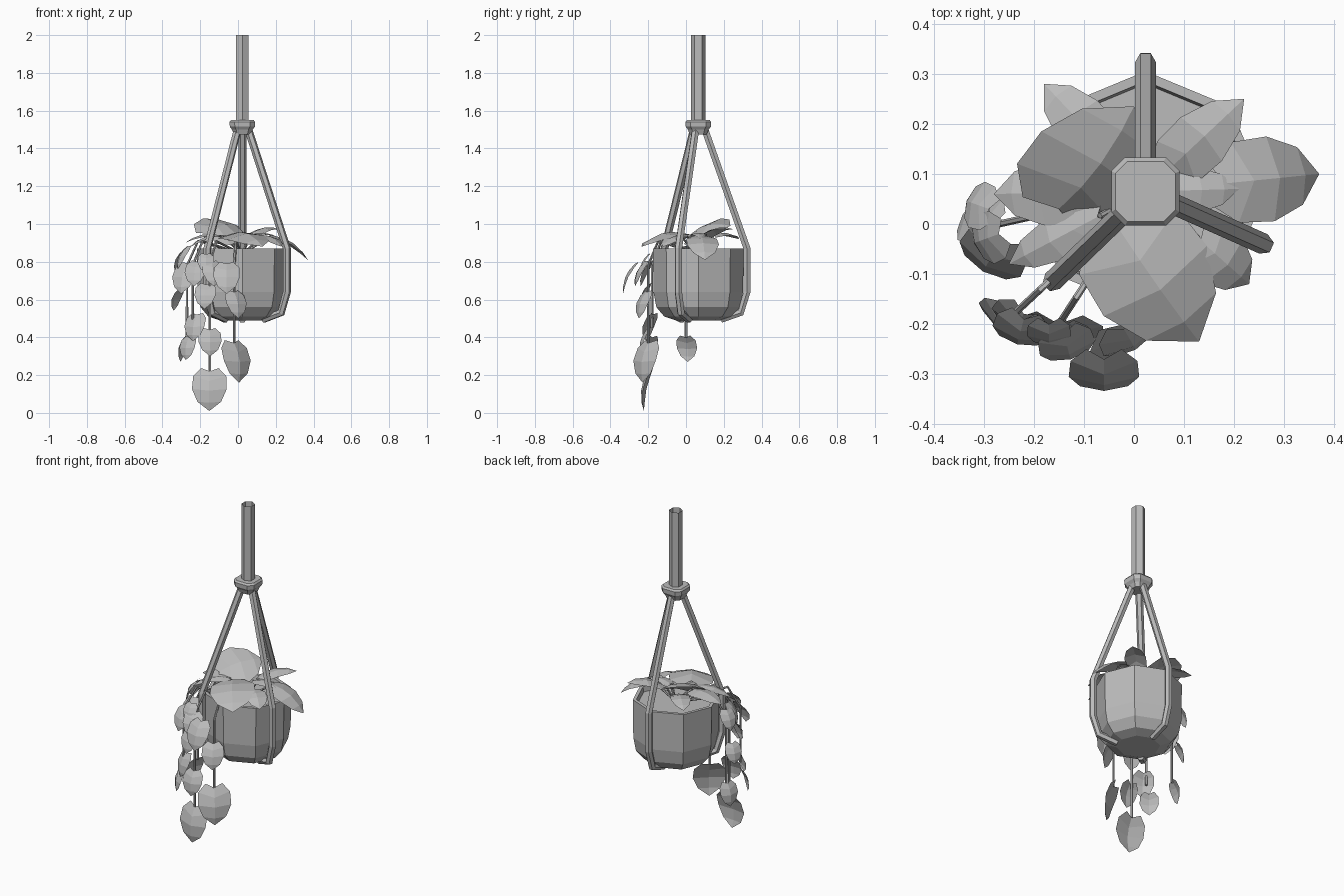
import bpy, bmesh
from math import cos, sin, radians
from mathutils import Vector

if "Cube" in bpy.data.objects:
    bpy.data.objects.remove(bpy.data.objects["Cube"], do_unlink=True)

grey = bpy.data.materials.new("plain grey")
grey.use_nodes = True
grey.diffuse_color = (0.5, 0.5, 0.5, 1)
grey.node_tree.nodes["Principled BSDF"].inputs["Base Color"].default_value = grey.diffuse_color

# Hanging axis and soil centre
AXIS = Vector((0.023, 0.065, 0))
SOIL = AXIS + Vector((0, 0, 0.84))


def direction(angle):
    return Vector((cos(radians(angle)), sin(radians(angle)), 0))


def add_object(name, data):
    data.materials.append(grey)
    ob = bpy.data.objects.new(name, data)
    bpy.context.collection.objects.link(ob)


def add_mesh(name, bm):
    mesh = bpy.data.meshes.new(name)
    bm.to_mesh(mesh)
    bm.free()
    add_object(name, mesh)


def loft(name, outline, rings, capped=True):
    """Stack scaled copies of an outline; rings are (scale, height)."""
    bm = bmesh.new()
    loops = [[bm.verts.new(AXIS + p * scale + Vector((0, 0, height))) for p in outline]
             for scale, height in rings]
    for low, high in zip(loops, loops[1:]):
        for i in range(len(outline)):
            bm.faces.new((low[i - 1], low[i], high[i], high[i - 1]))
    if capped:
        bm.faces.new(loops[0][::-1])
        bm.faces.new(loops[-1])
    add_mesh(name, bm)


def rod(name, points, radius):
    """Six-sided rod along a path."""
    curve = bpy.data.curves.new(name, 'CURVE')
    curve.dimensions = '3D'
    curve.bevel_depth = radius
    curve.bevel_resolution = 1
    curve.use_fill_caps = True
    spline = curve.splines.new('POLY')
    spline.points.add(len(points) - 1)
    for point, position in zip(spline.points, points):
        point.co = (*position, 1)
    spline.use_smooth = False
    add_object(name, curve)


def leaf(name, base, tip, width, facing):
    """Heart-shaped sheet, arched and creased along its midrib."""
    axis = tip - base
    side = axis.cross(facing).normalized() * width / 2
    up = side.cross(axis).normalized()

    def place(along, across):
        lift = axis.length * along * (1 - along) / 2 - abs(across) * width / 10
        return base + axis * along + side * across + up * lift

    bm = bmesh.new()
    rib = [bm.verts.new(place(t, 0)) for t in (0, 0.25, 0.5, 0.8, 1)]
    outline = ((-0.09, 0.5), (0.12, 0.95), (0.45, 1), (0.77, 0.68))
    for sign in (1, -1):
        edge = [bm.verts.new(place(t, sign * w)) for t, w in outline]
        faces = [(rib[i], rib[i + 1], edge[i + 1], edge[i]) for i in range(3)]
        faces.append((rib[3], rib[4], edge[3]))
        for face in faces:
            bm.faces.new(face[::-sign])
    add_mesh(name, bm)


# Pot with rounded base and sunken soil
octagon = [direction(45 * i) for i in range(8)]
loft("pot", octagon, [(0.12, 0.49), (0.18, 0.51), (0.222, 0.56), (0.237, 0.64),
                      (0.24, 0.87), (0.22, 0.87), (0.215, 0.84)])

# Open pole and chamfered collar
hexagon = [direction(60 * i + 30) for i in range(6)]
loft("pole", hexagon, [(0.038, 1.5), (0.038, 2)], capped=False)
chamfered_square = [direction(90 * i + turn) * 1.17 for i in range(4) for turn in (-31, 31)]
loft("collar", chamfered_square, [(0.045, 1.475), (0.055, 1.5), (0.066, 1.515),
                                  (0.068, 1.54), (0.06, 1.55)])

# Three hanging straps, hooked under the pot
strap_profile = [(0.035, 1.5), (0.258, 0.87), (0.258, 0.64), (0.225, 0.53), (0.12, 0.495)]
for label, angle in (("back", 90), ("left", -24), ("right", 224)):
    rod(label + "_strap",
        [AXIS + direction(angle) * r + Vector((0, 0, z)) for r, z in strap_profile], 0.021)

# Trailing stems: soil, over the rim, then straight down to (x, y, end height)
for i, end in enumerate([(-.15, -.2, .22), (-.02, -.2, .37), (-.27, 0, .4), (-.24, -.18, .45)]):
    end = Vector(end)
    crest = SOIL.lerp(end, 0.8)
    crest.z = 0.91
    bend = Vector((end.x, end.y, 0.78))
    rod(f"trailing_stem_{i + 1}", [SOIL, crest, bend, end], 0.007)

# Two broad leaves, one leaning over the soil and one over the front rim
leaf("large_leaf", Vector((-.15, .03, .95)), Vector((0, .235, .99)), .27, Vector((.4, -.25, 1)))
leaf("front_leaf", Vector((-.03, -.01, .95)), Vector((.13, -.235, .88)), .25, Vector((0, -.15, 1)))

# Leaves radiating from the soil: tip position, length, width
crown = [
    ((.37, .1, .81), .19, .17),
    ((.22, .25, .97), .21, .12),
    ((.21, .07, .93), .15, .09),
    ((-.18, .28, .92), .18, .11),
    ((-.28, .06, .9), .19, .13),
    ((-.25, -.08, .88), .2, .09),
    ((.23, -.12, .88), .13, .12),
]
for i, (tip, length, width) in enumerate(crown):
    tip = Vector(tip)
    outward = tip - AXIS
    outward.z = 0
    outward.normalize()
    base = tip - outward * length
    base.z = 0.94
    rod(f"crown_stalk_{i + 1}", [SOIL, SOIL.lerp(base, 0.95)], 0.006)
    leaf(f"crown_leaf_{i + 1}", base, tip, width, outward * 0.25 + Vector((0, 0, 1)))

# Hanging leaves on the stems: base position, length, facing angle
hanging = [
    (-.15, -.2, .22, .21, -95),
    (-.02, -.2, .37, .21, -50),
    (-.06, -.27, .79, .16, -90),
    (-.28, 0, .4, .13, 160),
    (-.15, -.21, .44, .14, -85),
    (-.22, -.18, .52, .14, -120),
    (-.02, -.21, .64, .14, -60),
    (-.17, -.2, .68, .13, -100),
    (-.27, -.04, .79, .16, -120),
    (-.31, 0, .65, .11, 150),
    (-.27, -.02, .88, .12, -160),
    (-.17, -.2, .84, .1, -90),
    (-.22, -.19, .8, .13, -105),
    (-.14, -.22, .8, .13, -75),
    (-.26, -.18, .4, .12, -130),
    (-.29, .03, .86, .11, 160),
]
for i, (x, y, z, length, angle) in enumerate(hanging):
    base, outward = Vector((x, y, z)), direction(angle)
    # higher leaves stand further out from the stem
    tip = base + outward * length * z / 2 - Vector((0, 0, length))
    leaf(f"hanging_leaf_{i + 1}", base, tip, length * 0.88, outward)
